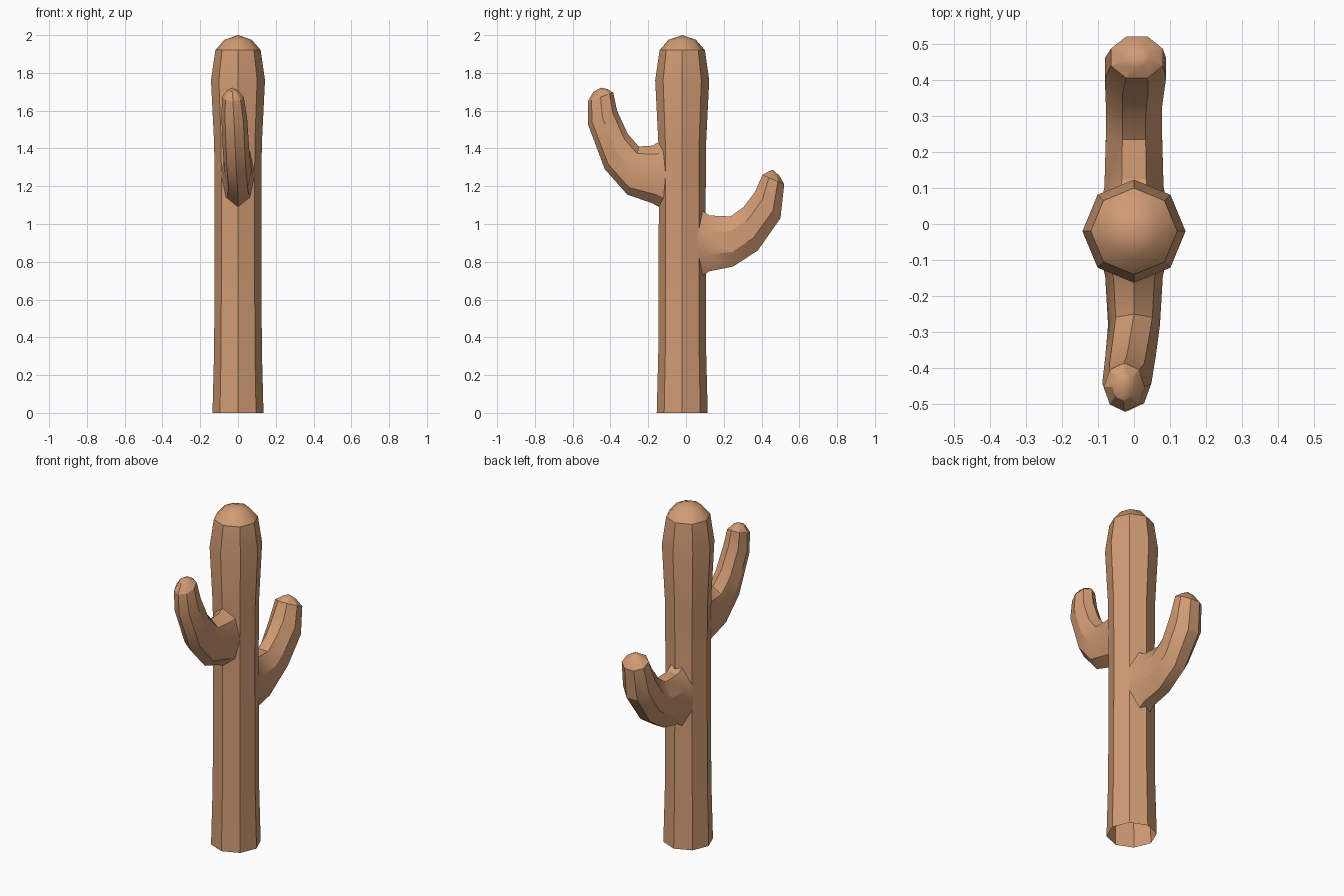
import bpy, bmesh, math
from mathutils import Vector

cube = bpy.data.objects.get("Cube")
if cube:
    bpy.data.objects.remove(cube, do_unlink=True)

SIDES = 8
TRUNK_Y = -0.02
STEP = 2 * math.pi / SIDES

tan = bpy.data.materials.new("warm tan")
tan.use_nodes = True
tan.diffuse_color = (0.64, 0.33, 0.175, 1)
tan.node_tree.nodes["Principled BSDF"].inputs["Base Color"].default_value = tan.diffuse_color


def skin(name, rings, tip=None, angle=30):
    """Bridge rings of points into a tube, with an optional pointed end."""
    bm = bmesh.new()
    loops = [[bm.verts.new(p) for p in ring] for ring in rings]
    for a, b in zip(loops, loops[1:]):
        for i in range(SIDES):
            j = (i + 1) % SIDES
            bm.faces.new((a[i], a[j], b[j], b[i]))
    if tip:
        end = bm.verts.new(tip)
        for i in range(SIDES):
            bm.faces.new((loops[-1][i], loops[-1][(i + 1) % SIDES], end))
    bmesh.ops.recalc_face_normals(bm, faces=bm.faces)
    # Open tubes: make sure the walls face outward
    mid = sum((v.co for v in loops[0]), Vector()) / SIDES
    face = bm.faces[0]
    if face.normal.dot(face.calc_center_median() - mid) < 0:
        bmesh.ops.reverse_faces(bm, faces=bm.faces)
    mesh = bpy.data.meshes.new(name)
    bm.to_mesh(mesh)
    bm.free()
    mesh.materials.append(tan)
    obj = bpy.data.objects.new(name, mesh)
    bpy.context.collection.objects.link(obj)
    bpy.ops.object.select_all(action="DESELECT")
    obj.select_set(True)
    bpy.context.view_layer.objects.active = obj
    bpy.ops.object.shade_smooth_by_angle(angle=math.radians(angle))
    return obj


def level_ring(r, z):
    return [Vector((r * math.cos(i * STEP), TRUNK_Y + r * math.sin(i * STEP), z))
            for i in range(SIDES)]


def arm_ring(low, high, x, w, turn):
    """Ring through a low and a high (y, z) point, w wide each side of x."""
    low, high = Vector((0, *low)), Vector((0, *high))
    mid, half = (low + high) / 2, (high - low) / 2
    grow = 1 / math.cos(turn)
    return [mid + half * math.cos(i * STEP + turn) * grow
            + Vector((x + w * grow * math.sin(i * STEP + turn), 0, 0))
            for i in range(SIDES)]


def arm(name, side, sections, tip, turn):
    rings = [arm_ring(*s, turn) for s in sections]
    # Seat the root on the trunk's faceted wall
    for p in rings[0]:
        p.y = TRUNK_Y + side * (0.122 - abs(p.x) * math.tan(STEP / 2))
    for p in rings[1]:
        p.y = TRUNK_Y + side * (0.158 - abs(p.x) * math.tan(STEP / 2))
    skin(name, rings, tip, 28)


# Trunk: open at the bottom, swelling towards the top
skin("trunk", [level_ring(r, z) for r, z in
               ((0.135, 0), (0.126, 0.35), (0.124, 1.1), (0.126, 1.42),
                (0.143, 1.76), (0.12, 1.92))])
# Rounded crown
skin("trunk_crown", [level_ring(r, z) for r, z in
                     ((0.12, 1.92), (0.073, 1.975))], (0, TRUNK_Y, 2.0), 80)

# Front arm: ridge along its top, leaning slightly sideways
arm("front_arm", -1, [
    ((-0.15, 1.09), (-0.15, 1.435), 0, 0.09),
    ((-0.18, 1.11), (-0.18, 1.415), 0, 0.08),
    ((-0.31, 1.155), (-0.25, 1.41), 0, 0.072),
    ((-0.43, 1.29), (-0.31, 1.48), -0.01, 0.07),
    ((-0.52, 1.53), (-0.365, 1.60), -0.02, 0.068),
    ((-0.52, 1.65), (-0.385, 1.695), -0.027, 0.057),
    ((-0.49, 1.70), (-0.415, 1.714), -0.03, 0.03),
], (-0.03, -0.45, 1.722), 0)

# Back arm: flat along its top
arm("back_arm", 1, [
    ((0.10, 0.725), (0.10, 1.07), 0, 0.09),
    ((0.14, 0.75), (0.14, 1.045), 0, 0.082),
    ((0.25, 0.775), (0.235, 1.04), 0, 0.078),
    ((0.38, 0.86), (0.305, 1.09), 0, 0.078),
    ((0.50, 1.03), (0.365, 1.17), 0.004, 0.085),
    ((0.52, 1.21), (0.405, 1.26), 0.008, 0.072),
    ((0.495, 1.255), (0.435, 1.277), 0.01, 0.036),
], (0.01, 0.46, 1.287), STEP / 2)
